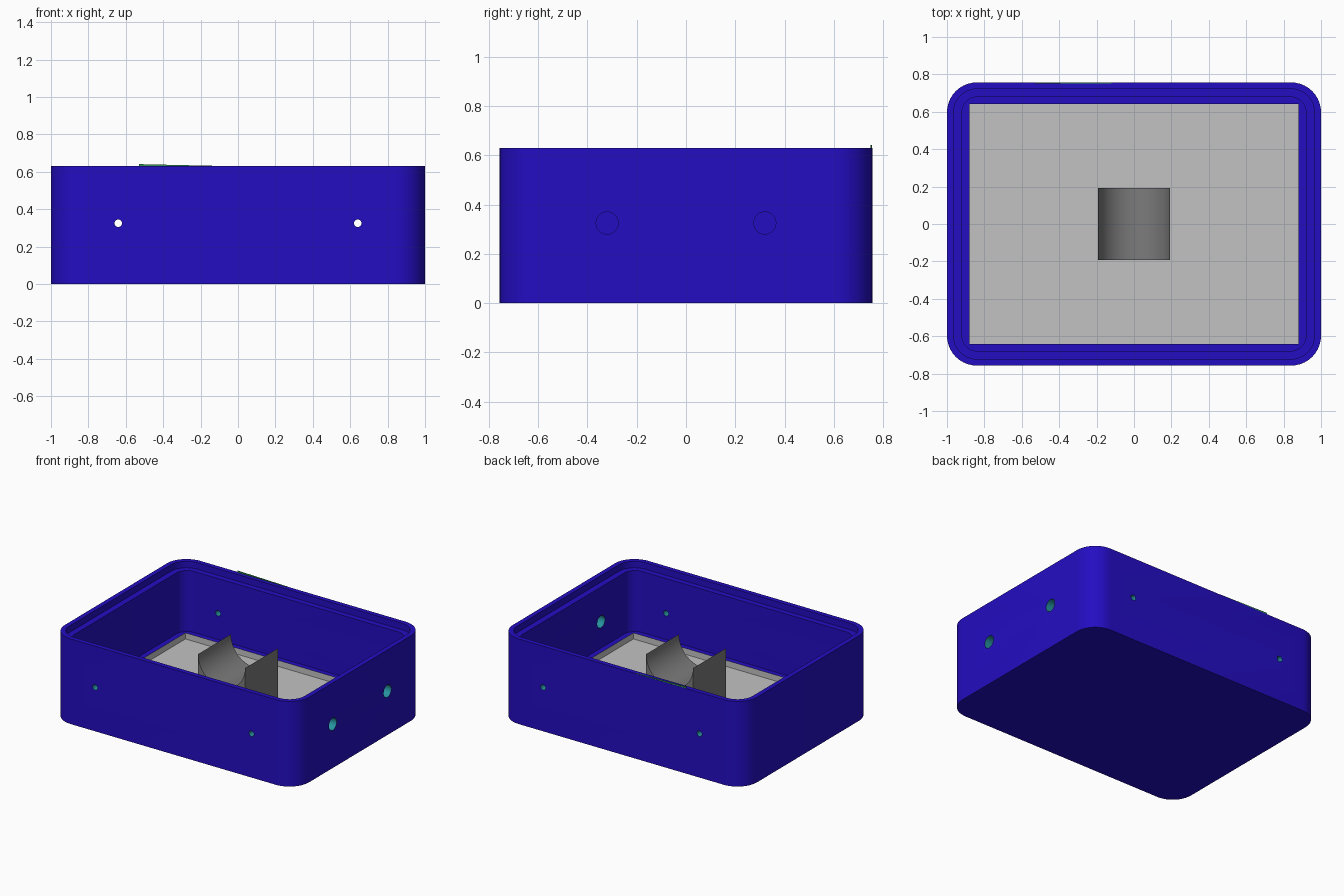
import bpy, bmesh, math
from mathutils import Matrix

if "Cube" in bpy.data.objects:
    bpy.data.objects.remove(bpy.data.objects["Cube"])


def material(name, rgb):
    m = bpy.data.materials.new(name)
    m.diffuse_color = (*rgb, 1)
    m.use_nodes = True
    m.node_tree.nodes["Principled BSDF"].inputs["Base Color"].default_value = m.diffuse_color
    return m


BLUE = material("blue", (0.017, 0.004, 0.54))
SILVER = material("light_grey", (0.54, 0.54, 0.54))
GREY = material("mid_grey", (0.2, 0.2, 0.2))
TEAL = material("teal", (0.02, 0.3, 0.36))
GREEN = material("green", (0.03, 0.3, 0.08))


def make_object(name, bm, *mats):
    bmesh.ops.recalc_face_normals(bm, faces=bm.faces)
    me = bpy.data.meshes.new(name)
    bm.to_mesh(me)
    bm.free()
    for m in mats:
        me.materials.append(m)
    ob = bpy.data.objects.new(name, me)
    bpy.context.collection.objects.link(ob)
    return ob


def activate(ob):
    bpy.ops.object.select_all(action='DESELECT')
    ob.select_set(True)
    bpy.context.view_layer.objects.active = ob


def rounded_loop(bm, hx, hy, r, z, steps=10):
    """Ring of vertices around a rounded rectangle."""
    verts = []
    for i, (sx, sy) in enumerate(((1, 1), (-1, 1), (-1, -1), (1, -1))):
        for k in range(steps + 1):
            a = math.pi / 2 * (i + k / steps)
            verts.append(bm.verts.new((sx * (hx - r) + r * math.cos(a),
                                       sy * (hy - r) + r * math.sin(a), z)))
    return verts


# Case: outer wall, stepped lip, cavity and rectangular floor pocket
bm = bmesh.new()
sections = [(1.0, 0.757, 0.16, 0.0), (1.0, 0.757, 0.16, 0.63),
            (0.965, 0.722, 0.125, 0.63), (0.965, 0.722, 0.125, 0.582),
            (0.92, 0.68, 0.085, 0.582), (0.92, 0.68, 0.085, 0.13),
            (0.88, 0.642, 0.003, 0.13), (0.88, 0.642, 0.003, 0.085)]
loops = [rounded_loop(bm, *s) for s in sections]
bm.faces.new(loops[0])
for n, (a, b) in enumerate(zip(loops, loops[1:])):
    for i in range(len(a)):
        j = (i + 1) % len(a)
        f = bm.faces.new((a[i], a[j], b[j], b[i]))
        f.material_index = int(n == len(loops) - 2)
bm.faces.new(loops[-1]).material_index = 1
case = make_object("case", bm, BLUE, SILVER)

# Holes: two large ones in the right wall, small pairs in front and back
bm = bmesh.new()


def drill(axis, x, y, radius, length):
    bmesh.ops.create_cone(bm, cap_ends=True, segments=32, radius1=radius,
                          radius2=radius, depth=length,
                          matrix=Matrix.Translation((x, y, 0.325))
                          @ Matrix.Rotation(math.pi / 2, 4, axis))


for s in (-1, 1):
    drill('Y', 0.98, s * 0.32, 0.045, 0.24)
    for side in (-1, 1):
        drill('X', s * 0.64, side * 0.72, 0.02, 0.24)
cutter = make_object("hole_cutter", bm, TEAL)
cutter.hide_render = True
mod = case.modifiers.new("holes", 'BOOLEAN')
mod.operation = 'DIFFERENCE'
mod.solver = 'EXACT'
mod.material_mode = 'TRANSFER'
mod.object = cutter
activate(case)
bpy.ops.object.modifier_apply(modifier=mod.name)
bpy.data.objects.remove(cutter)
bpy.ops.object.shade_smooth_by_angle(angle=math.radians(30))

# Cradle: block with a half-round trough along y
bm = bmesh.new()
R, TOP, BASE, N = 0.193, 0.475, 0.085, 32
columns = []
for k in range(N + 1):
    a = math.pi * (1 + k / N)
    x, z = R * math.cos(a), TOP + R * math.sin(a)
    columns.append([bm.verts.new((x, y, h))
                    for y in (-R, R) for h in (BASE, z)])
for a, b in zip(columns, columns[1:]):
    for i, j in ((0, 1), (1, 3), (3, 2), (2, 0)):
        bm.faces.new((a[i], a[j], b[j], b[i]))
for c in (columns[0], columns[-1]):
    bm.faces.new((c[0], c[1], c[3], c[2]))
cradle = make_object("cradle", bm, GREY)
activate(cradle)
bpy.ops.object.shade_smooth_by_angle(angle=math.radians(30))

# Thin tapering sliver on the back rim
bm = bmesh.new()
ends = [[bm.verts.new((x, y, z)) for x, z in
         ((-0.53, 0.628), (-0.12, 0.628), (-0.12, 0.632), (-0.53, 0.641))]
        for y in (0.75, 0.756)]
for e in ends:
    bm.faces.new(e)
for i in range(4):
    j = (i + 1) % 4
    bm.faces.new((ends[0][i], ends[0][j], ends[1][j], ends[1][i]))
make_object("rim_sliver", bm, GREEN)
